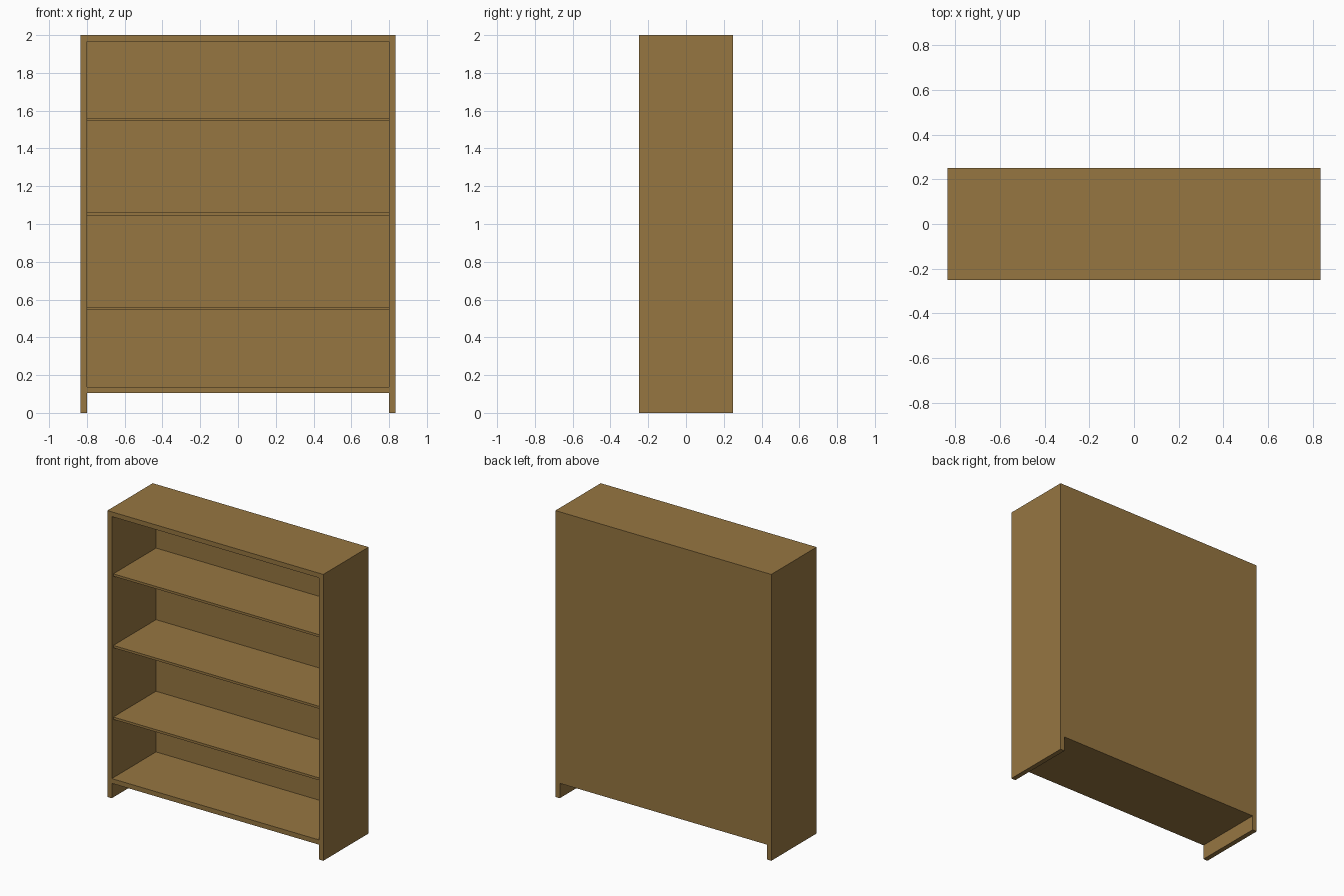
import bpy

if "Cube" in bpy.data.objects:
    bpy.data.objects.remove(bpy.data.objects["Cube"])

wood = bpy.data.materials.new("brown wood")
wood.diffuse_color = (0.305, 0.181, 0.053, 1)
wood.use_nodes = True
wood.node_tree.nodes["Principled BSDF"].inputs["Base Color"].default_value = wood.diffuse_color


def box(name, x, y, z):
    """Box from (min, max) ranges on each axis."""
    bpy.ops.mesh.primitive_cube_add(size=1, location=[(a + b) / 2 for a, b in (x, y, z)])
    ob = bpy.context.object
    ob.name = name
    ob.scale = [b - a for a, b in (x, y, z)]
    bpy.ops.object.transform_apply(location=False, rotation=False, scale=True)
    ob.data.materials.append(wood)
    return ob


W, IN, D = 0.834, 0.80, 0.25   # outer half width, inner half width, half depth
BACK = D - 0.012               # inner face of the back panel

# Side panels, reaching the floor as legs
box("left_side", (-W, -IN), (-D, D), (0, 2))
box("right_side", (IN, W), (-D, D), (0, 2))

# Top and bottom boards
box("top_board", (-IN, IN), (-D, BACK), (1.967, 2))
box("bottom_board", (-IN, IN), (-D, BACK), (0.104, 0.137))

# Back panel
box("back_panel", (-IN, IN), (BACK, D), (0.104, 2))

# Thin shelves, slightly set back from the front
for i in range(3):
    z = 0.544 + 0.5 * i
    box(f"shelf_{i + 1}", (-IN, IN), (-D + 0.017, BACK), (z, z + 0.0167))
